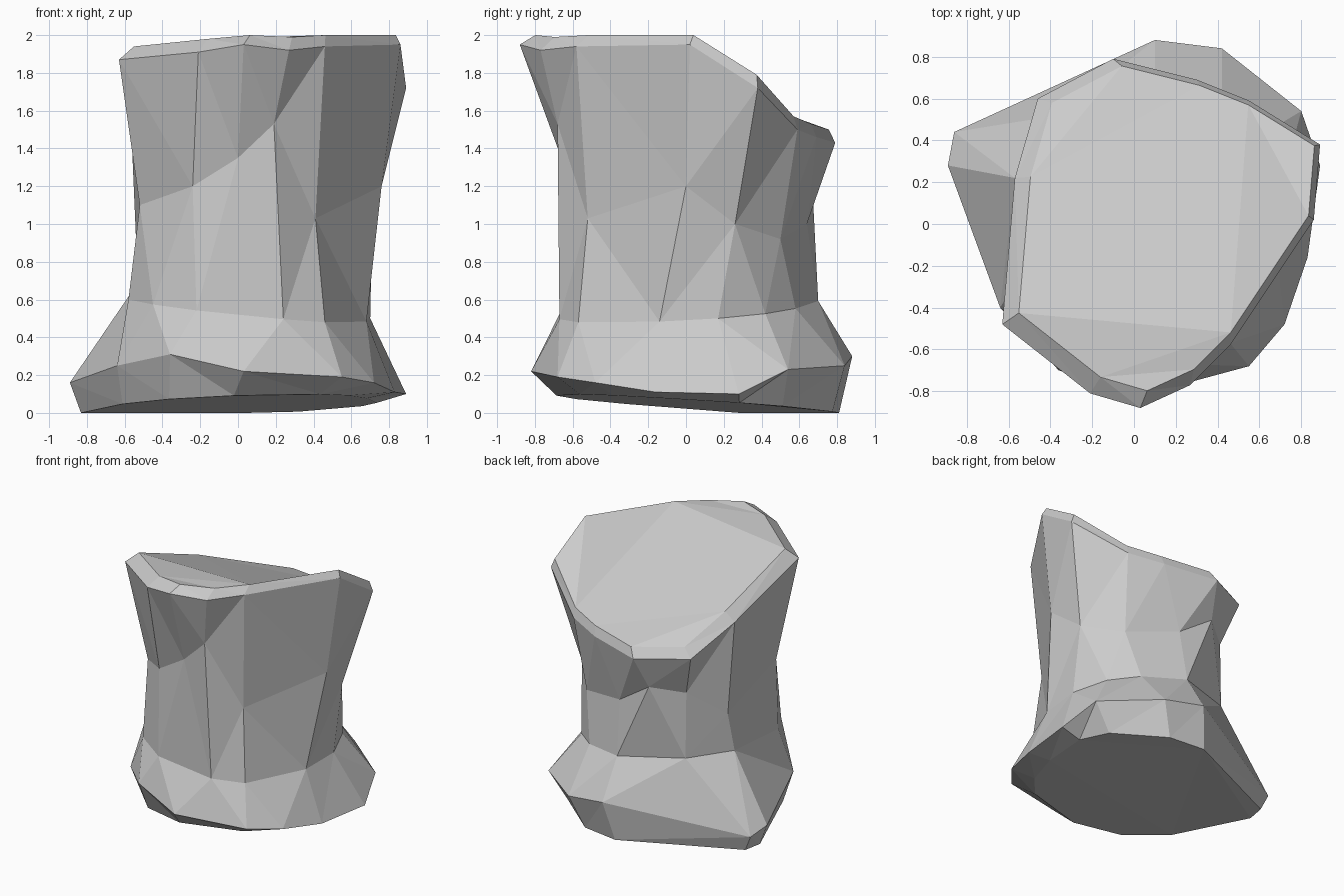
import bpy, bmesh

if "Cube" in bpy.data.objects:
    bpy.data.objects.remove(bpy.data.objects["Cube"])

# Cross-sections, counter-clockwise from the right side, 12 corners each
rim = [(.86, .02, 1.95), (.89, .38, 1.72), (.55, .59, 1.5), (.3, .69, 1.46),
       (-.1, .79, 1.43), (-.46, .6, 1.45), (-.57, .22, 1.62), (-.63, -.48, 1.87),
       (-.21, -.81, 1.91), (.03, -.88, 1.95), (.27, -.77, 1.92), (.46, -.58, 1.94)]
waist = [(.76, 0, 1.2), (.71, .26, 1.0), (.5, .5, .92), (.12, .64, 1.0),
         (-.15, .67, 1.18), (-.36, .51, 1.13), (-.54, .26, .92), (-.52, -.36, 1.1),
         (-.24, -.62, 1.2), (0, -.66, 1.35), (.19, -.68, 1.53), (.41, -.52, 1.03)]
ankle = [(.68, -.14), (.7, .17), (.6, .42), (.42, .58), (.1, .7), (-.36, .52),
         (-.57, .22), (-.58, -.3), (-.45, -.52), (-.22, -.66), (.24, -.67), (.46, -.57)]
foot = [(.83, -.16, .11), (.89, .28, .1), (.8, .54, .23), (.42, .84, .25),
        (.1, .88, .3), (-.86, .44, .12), (-.89, .28, .16), (-.64, -.4, .25),
        (-.36, -.7, .31), (.03, -.82, .22), (.55, -.68, .19), (.72, -.48, .16)]


def scaled(ring, s, px, py):
    """Shrink a ring towards a pivot, in plan."""
    return [(px + (p[0] - px) * s, py + (p[1] - py) * s) for p in ring]


def sole_z(x, y):
    """Slightly tilted underside."""
    return max(0.0, .047 + .034 * x - .066 * y)


# Sections from the underside to the top
sections = [
    [(x, y, sole_z(x, y)) for x, y in scaled(foot, .88, -.4, .3)],
    foot,
    [(x, y, .56 - .1 * x + .06 * y) for x, y in ankle],
    waist,
    rim,
    [(x, y, min(2.0, p[2] + .07)) for (x, y), p in zip(scaled(rim, .93, .5, .3), rim)],
]

# Loft the sections into one faceted stump
bm = bmesh.new()
rings = [[bm.verts.new(p) for p in sec] for sec in sections]
n = len(rim)
for low, high in zip(rings, rings[1:]):
    for i in range(n):
        j = (i + 1) % n
        bm.faces.new((low[i], low[j], high[j], high[i]))
bm.faces.new(rings[0][::-1])
bm.faces.new(rings[-1])
bmesh.ops.triangulate(bm, faces=bm.faces[:], quad_method='SHORT_EDGE', ngon_method='BEAUTY')
bmesh.ops.recalc_face_normals(bm, faces=bm.faces[:])

mesh = bpy.data.meshes.new("rock_stump")
bm.to_mesh(mesh)
bm.free()
bpy.context.collection.objects.link(bpy.data.objects.new("rock_stump", mesh))
